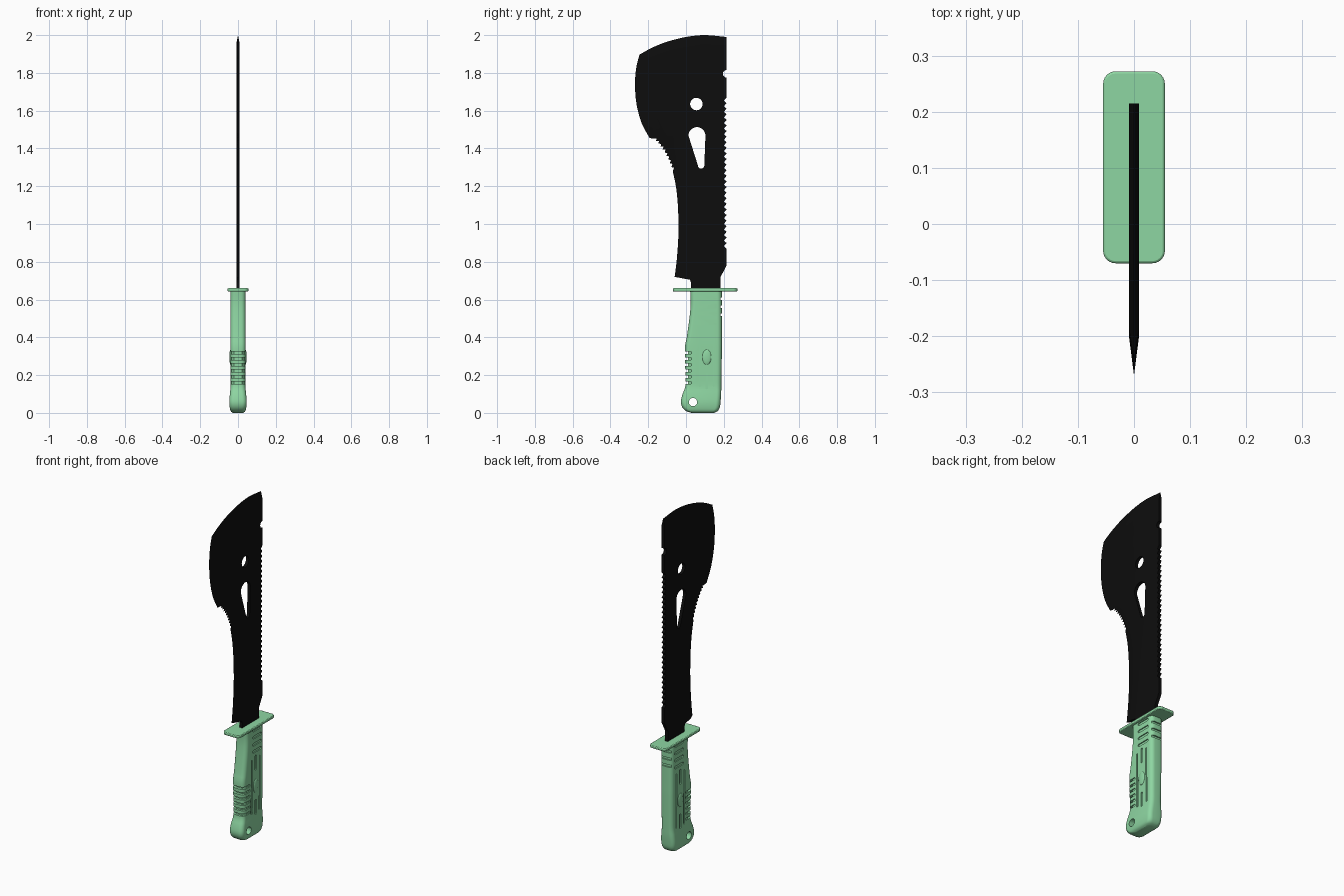
import bpy, bmesh, math
from mathutils import Vector, Matrix

if "Cube" in bpy.data.objects:
    bpy.data.objects.remove(bpy.data.objects["Cube"])

def material(name, col):
    m = bpy.data.materials.new(name)
    m.diffuse_color = (*col, 1)
    m.use_nodes = True
    m.node_tree.nodes["Principled BSDF"].inputs["Base Color"].default_value = m.diffuse_color
    return m

BLACK = material("black_steel", (0.004, 0.004, 0.004))
GREEN = material("green_grip", (0.27, 0.67, 0.36))

def finish(name, bm, mat=None):
    bmesh.ops.recalc_face_normals(bm, faces=bm.faces[:])
    me = bpy.data.meshes.new(name)
    bm.to_mesh(me)
    bm.free()
    ob = bpy.data.objects.new(name, me)
    bpy.context.collection.objects.link(ob)
    if mat:
        me.materials.append(mat)
    return ob

def activate(ob):
    bpy.ops.object.select_all(action='DESELECT')
    ob.select_set(True)
    bpy.context.view_layer.objects.active = ob

def smooth_shade(ob, deg=30):
    activate(ob)
    bpy.ops.object.shade_smooth_by_angle(angle=math.radians(deg))

def cut(ob, bm):
    cutter = finish("cutter", bm)
    cutter.hide_render = True
    mod = ob.modifiers.new("cut", 'BOOLEAN')
    mod.operation, mod.solver, mod.object = 'DIFFERENCE', 'EXACT', cutter
    activate(ob)
    bpy.ops.object.modifier_apply(modifier=mod.name)
    bpy.data.objects.remove(cutter)

def prism(bm, pts, axis, a, b):
    """Extrude a 2D outline along x (points are y,z) or z (points are x,y)."""
    put = (lambda p, h: (h, *p)) if axis == 'x' else (lambda p, h: (*p, h))
    lo = [bm.verts.new(put(p, a)) for p in pts]
    hi = [bm.verts.new(put(p, b)) for p in pts]
    bm.faces.new(lo[::-1])
    bm.faces.new(hi)
    for i in range(len(pts)):
        j = (i + 1) % len(pts)
        bm.faces.new((lo[i], lo[j], hi[j], hi[i]))

def arc(c, r, a0, a1, n):
    return [(c[0] + r * math.cos(math.radians(a0 + (a1 - a0) * k / n)),
             c[1] + r * math.sin(math.radians(a0 + (a1 - a0) * k / n))) for k in range(n + 1)]

def capsule(y, z, z2, r, r2=None, y2=None, n=10):
    """Upright slot from (y, z) up to (y2, z2), round at both ends."""
    return arc((y, z), r, 180, 360, n) + arc((y if y2 is None else y2, z2), r2 or r, 0, 180, n)

def rounded_rect(x0, x1, y0, y1, r, n=6):
    return (arc((x1 - r, y1 - r), r, 0, 90, n) + arc((x0 + r, y1 - r), r, 90, 180, n)
            + arc((x0 + r, y0 + r), r, 180, 270, n) + arc((x1 - r, y0 + r), r, 270, 360, n))

def spline(pts, n=4):
    """Catmull-Rom through points of any dimension."""
    P = [Vector(p) for p in pts]
    P = [2 * P[0] - P[1]] + P + [2 * P[-1] - P[-2]]
    out = []
    for i in range(1, len(P) - 2):
        a, b, c, d = P[i - 1:i + 3]
        for k in range(n):
            t = k / n
            out.append(0.5 * (2 * b + (c - a) * t + (2 * a - 5 * b + 4 * c - d) * t * t
                              + (3 * b - a - 3 * c + d) * t ** 3))
    return [tuple(p) for p in out + [P[-2]]]

# Blade: sharpened edge as (y, z, inner y, inner z)
tip = spline([(.215, 1.99, .215, 1.95), (.1, 2.0, .1, 1.955), (0, 1.99, .01, 1.945),
              (-.1, 1.965, -.08, 1.92), (-.18, 1.933, -.14, 1.89), (-.246, 1.897, -.185, 1.86)])
belly = spline([(-.246, 1.897, -.185, 1.86), (-.263, 1.83, -.195, 1.81), (-.27, 1.74, -.2, 1.74),
                (-.262, 1.635, -.19, 1.645), (-.235, 1.535, -.165, 1.56), (-.193, 1.455, -.13, 1.5)])[1:]
serration = []
for k in range(21):
    t = k / 20
    q = lambda a, b, c: a * (1 - t) ** 2 + 2 * b * t * (1 - t) + c * t * t
    d = 0.012 * (k % 2)
    serration.append((q(-.172, -.105, -.07) + .83 * d, q(1.452, 1.39, 1.28) + .55 * d,
                      q(-.12, -.06, -.035), q(1.49, 1.41, 1.285)))
belly_low = spline([(-.07, 1.28, -.035, 1.285), (-.052, 1.19, -.02, 1.19), (-.042, 1.08, -.012, 1.08),
                    (-.04, .95, -.01, .95), (-.048, .82, -.018, .82), (-.06, .72, -.03, .7144)])[1:]

# Blade: square-edged heel, tang, saw spine and notch
spine = [(.02, .705), (.027, .69), (.027, .645), (.183, .645), (.183, .72), (.215, .78), (.215, .87)]
TEETH = 27
for k in range(TEETH):
    z = .87 + .8 * k / TEETH
    spine += [(.2, z + .012), (.215, z + .8 / TEETH)]
spine += arc((.215, 1.795), .02, 270, 90, 10)

T = 0.009
bm = bmesh.new()
ring = []
for p in tip + belly + serration + belly_low + spine:
    y, z = p[-2:]
    edge = bm.verts.new((0, p[0], p[1])) if len(p) == 4 else None
    ring.append((bm.verts.new((T, y, z)), bm.verts.new((-T, y, z)), edge))
bm.faces.new([r[0] for r in ring])
bm.faces.new([r[1] for r in ring][::-1])
for (a, b, o), (a2, b2, o2) in zip(ring, ring[1:] + ring[:1]):
    if o and o2:
        bm.faces.new((a, a2, o2, o))
        bm.faces.new((b2, b, o, o2))
    else:
        bm.faces.new([v for v in (a, a2, o2, b2, b, o) if v])
blade = finish("blade", bm, BLACK)

# Blade holes: round and teardrop
bm = bmesh.new()
prism(bm, arc((.055, 1.635), .033, 0, 348.75, 31), 'x', -.05, .05)
prism(bm, capsule(.08, 1.31, 1.468, .017, .045, .058, 14), 'x', -.05, .05)
cut(blade, bm)
smooth_shade(blade, 20)

# Guard plate
bm = bmesh.new()
prism(bm, rounded_rect(-.055, .055, -.07, .272, .022), 'z', .643, .66)
guard = finish("guard", bm, GREEN)
bev = guard.modifiers.new("bevel", 'BEVEL')
bev.width, bev.segments, bev.limit_method = .004, 2, 'ANGLE'
smooth_shade(guard)

# Handle: lofted rounded sections (z, front y, back y, half width)
sections = spline([(0, .03, .15, .028), (.01, .0, .168, .039), (.03, -.02, .179, .044),
                   (.06, -.027, .183, .046), (.1, -.018, .186, .043), (.14, -.004, .187, .039),
                   (.2, -.003, .188, .039), (.34, -.006, .19, .04), (.4, .004, .19, .04),
                   (.5, .018, .19, .04), (.58, .025, .19, .04), (.648, .022, .19, .04)], 3)
bm = bmesh.new()
rings = [[bm.verts.new((x, y, z)) for x, y in rounded_rect(-h, h, y0, y1, .024)]
         for z, y0, y1, h in sections]
bm.faces.new(rings[0][::-1])
bm.faces.new(rings[-1])
for r, s in zip(rings, rings[1:]):
    for i in range(len(r)):
        j = (i + 1) % len(r)
        bm.faces.new((r[i], r[j], s[j], s[i]))
handle = finish("handle", bm, GREEN)

# Handle cuts: lanyard hole, finger ribs, back grooves and side slots
bm = bmesh.new()
prism(bm, arc((.037, .057), .022, 0, 345, 23), 'x', -.1, .1)
U = [(-.07, -.06), (.07, -.06), (.07, .055), (.034, .055), (.034, .03), (.02, .01),
     (-.02, .01), (-.034, .03), (-.034, .055), (-.07, .055)]
for i in range(6):
    prism(bm, U, 'z', .152 + .032 * i, .165 + .032 * i)
for z in (.605, .562, .52):
    prism(bm, [(-.06, .182), (.06, .182), (.06, .21), (-.06, .21)], 'z', z - .007, z + .007)
for a, b in ((.034, .06), (-.06, -.034)):
    for z in (.63, .587, .545, .503):
        prism(bm, arc((.155, z), .008, -90, 90, 8) + arc((.089, z), .008, 90, 270, 8), 'x', a, b)
    for y, z0, z1, r in ((.073, .142, .455, .005), (.147, .142, .46, .004),
                         (.11, .395, .47, .007), (.11, .132, .205, .007)):
        prism(bm, capsule(y, z0, z1, r), 'x', a, b)
cut(handle, bm)
smooth_shade(handle)

# Oval studs on both sides of the handle
bm = bmesh.new()
for s in (-1, 1):
    bmesh.ops.create_uvsphere(bm, u_segments=24, v_segments=12, radius=1,
                              matrix=Matrix.Translation((s * .039, .11, .295)) @ Matrix.Diagonal((.007, .024, .04, 1)))
smooth_shade(finish("oval_studs", bm, GREEN), 60)
